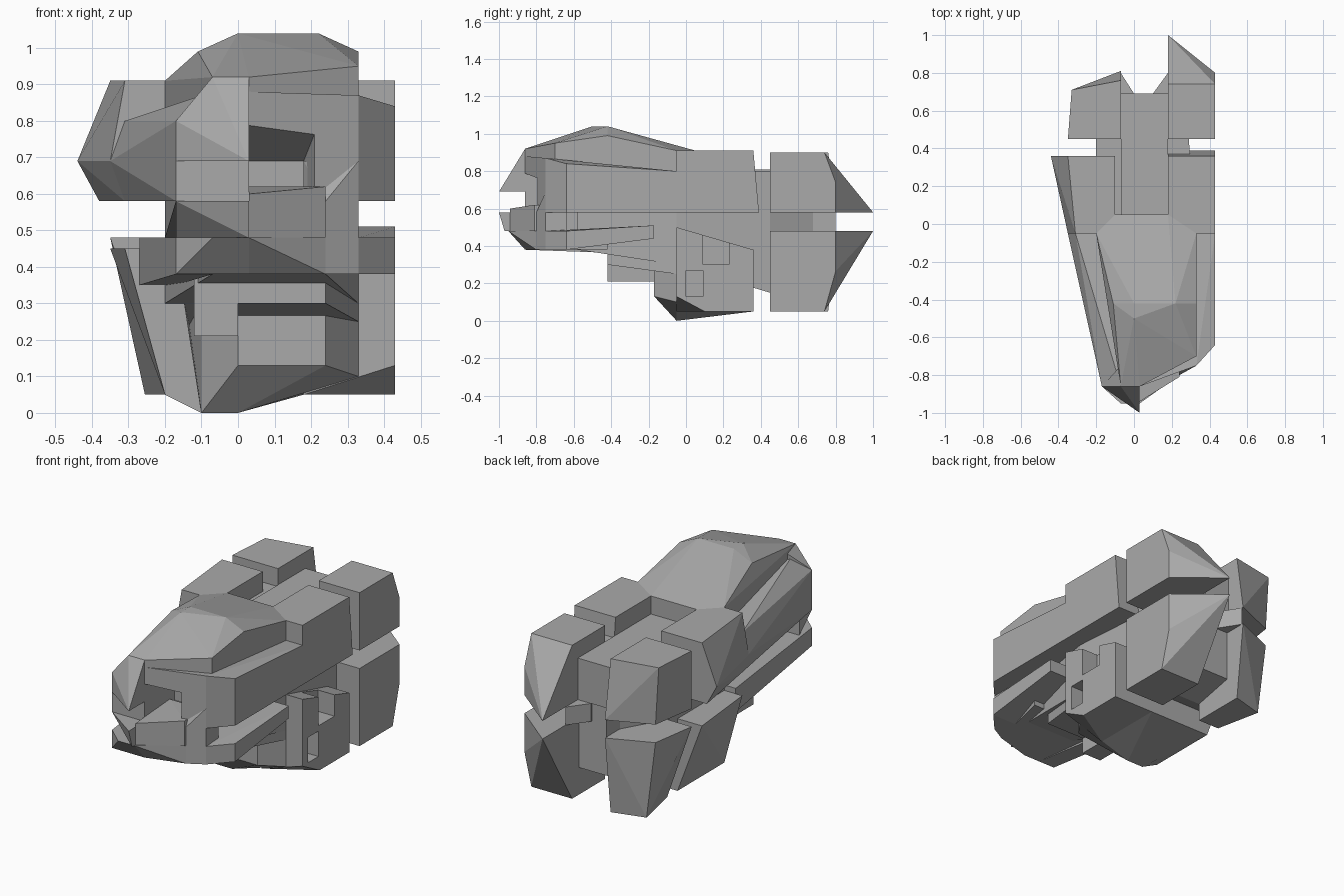
import bpy
import bmesh

# Shared heights
ridge, top, deck, shelf = 1.04, .91, .8, .69
seam_high, seam_low, chin, belly, floor = .58, .48, .38, .3, .05
# Shared widths
right, cheek, roof_right, inner_right = .43, .24, .33, .18
nose_left, nose_right, jaw_left, outer_left = -.07, .03, -.17, -.35
flank_left, core_left, inner_left = -.31, -.2, -.1
# Shared stations from nose to tail
tip, brow, cheek_front, flank_front, crown = -1, -.86, -.75, -.64, -.42
shoulder_front, shoulder_back, rear_front = -.05, .36, .45

old = bpy.data.objects.get("Cube")
if old:
    bpy.data.objects.remove(old, do_unlink=True)

grey = bpy.data.materials.new("hull_grey")
grey.use_nodes = True
tone = (.4, .4, .4, 1)
grey.diffuse_color = tone
grey.node_tree.nodes["Principled BSDF"].inputs["Base Color"].default_value = tone


def hull(name, *rings):
    """Convex faceted solid through rings, each ring = (y, (x, z), (x, z), ...)."""
    bm = bmesh.new()
    for y, *points in rings:
        for x, z in points:
            bm.verts.new((x, y, z))
    bmesh.ops.convex_hull(bm, input=bm.verts)
    loose = [v for v in bm.verts if not v.link_faces]
    bmesh.ops.delete(bm, geom=loose, context="VERTS")
    bmesh.ops.recalc_face_normals(bm, faces=bm.faces)
    mesh = bpy.data.meshes.new(name)
    bm.to_mesh(mesh)
    bm.free()
    mesh.materials.append(grey)
    part = bpy.data.objects.new(name, mesh)
    bpy.context.scene.collection.objects.link(part)
    return part


def rect(y, x_min, x_max, low, high):
    """Rectangular ring facing along y."""
    return (y, (x_min, low), (x_max, low), (x_max, high), (x_min, high))


def box(name, front, back, *section):
    return hull(name, rect(front, *section), rect(back, *section))


def carve(target, cutter):
    """Subtract the cutter from the target, then discard it."""
    cutter.hide_render = True
    mod = target.modifiers.new("recess", "BOOLEAN")
    mod.operation = "DIFFERENCE"
    mod.solver = "EXACT"
    mod.object = cutter
    bpy.context.view_layer.objects.active = target
    bpy.ops.object.modifier_apply(modifier=mod.name)
    bpy.data.objects.remove(cutter, do_unlink=True)


def rear_block(name, inner, outer, back_outer, far_outer, end, slant, drop, seam, far):
    """Tail block whose back leans from the far edge out to a point at the seam."""
    middle = (seam + far) / 2
    back_far = (back_outer + far_outer) / 2
    hull(name,
         (rear_front, (inner, seam), (inner, far), (outer, seam), (far_outer, far)),
         (end - slant, (inner, far)),
         (end - max(slant, drop), (back_far, far)),
         (end - drop, (back_outer, seam), ((back_outer + back_far) / 2, middle)),
         (end, (inner, seam)))


# Central core that ties every armour block together
hull("front_core",
     rect(-.58, nose_left, cheek, chin, .6),
     rect(shoulder_front, core_left, roof_right, belly, deck))
hull("middle_core",
     rect(shoulder_front, core_left, roof_right, belly, deck),
     rect(rear_front, core_left, .29, .15, deck))
hull("rear_core",
     rect(rear_front, core_left, .29, .15, deck),
     rect(.68, nose_left, inner_right, .2, deck))
for label, edge, inside in (("left", nose_left, 0), ("right", inner_right, .1)):
    hull(label + "_tail_spur",
         rect(.6, edge, inside, seam_low, seam_high),
         rect(.69, edge, inside, seam_low, seam_high),
         (.8, (edge, seam_low), (edge, seam_high)))
box("top_deck", shoulder_front, .69, nose_left, inner_right, seam_high, deck + .01)

# Front upper hull with a wide sloping flank on each side
flank = hull("upper_hull",
             (shoulder_front, (flank_left, seam_high), (outer_left, shelf), (flank_left, deck),
              (right, deck), (right, seam_high)),
             (flank_front, (right, seam_high), (right, .84)),
             (cheek_front, (roof_right, seam_high), (roof_right, .87)),
             (brow, (jaw_left, seam_high), (jaw_left, deck), (nose_left, .88),
              (nose_right, .88), (nose_right, seam_high)))
roof = hull("roof",
            rect(-shoulder_front, inner_left, inner_right, deck, top),
            rect(shoulder_front, core_left, roof_right, deck, top),
            (crown, (-.11, .99), (0, ridge), (.22, ridge), (roof_right, .99), (roof_right, deck)),
            (-.5, (0, ridge)),
            (-.7, (roof_right, .95), (roof_right, deck)),
            rect(brow, nose_left, nose_right, .84, .92))
# Mouth with a ceiling that slopes down towards the back
for target in (flank, roof):
    carve(target, hull("mouth_cutter",
                       rect(tip, nose_right, cheek, .6, .84),
                       rect(-.6, nose_right, inner_right, .6, shelf)))

# Nose bridge, lips and chin
hull("nose_bridge",
     rect(cheek_front, nose_left, nose_right, shelf, .92),
     rect(brow, nose_left, nose_right, shelf, .92),
     (brow, (jaw_left, deck), (jaw_left, shelf)),
     (tip, (nose_right, shelf)),
     (-.93, (nose_left, shelf)))
hull("lower_nose",
     rect(cheek_front, jaw_left, nose_right, seam_low, seam_high),
     (brow, (jaw_left, seam_high), (nose_left, seam_low)),
     (-.93, (nose_left, seam_high)),
     (tip, (nose_right, seam_high)),
     (-.97, (nose_right, seam_low)))
hull("lower_lip",
     rect(flank_front, nose_right, cheek, seam_low, .62),
     (-.94, (nose_right, seam_low), (nose_right, .6)),
     (-.81, (cheek, seam_low), (cheek, .62)))
hull("right_cheek",
     rect(flank_front, inner_right, roof_right, chin, shelf),
     rect(cheek_front, cheek, roof_right, chin, shelf),
     (-.8, (cheek, chin), (cheek, seam_high)))
hull("left_jaw",
     rect(shoulder_front, core_left, nose_right, seam_low, seam_high),
     (brow, (jaw_left, seam_high), (nose_left, seam_low), (nose_right, seam_low),
      (nose_right, seam_high)))
hull("chin",
     rect(crown, core_left, roof_right, chin, seam_low),
     rect(brow, jaw_left, nose_right, chin, seam_low),
     (-.95, (nose_right, seam_low), (nose_left, seam_low)),
     rect(-.8, nose_right, cheek, chin, seam_low))

# Long lower rails beneath the hull
hull("left_rail",
     rect(shoulder_front, -.27, jaw_left, .35, seam_low),
     rect(brow, jaw_left, nose_left, chin, seam_low))
hull("right_rail",
     rect(jaw_left, cheek, right, .44, .51),
     rect(flank_front, cheek, right, chin, seam_low),
     rect(cheek_front, cheek, roof_right, chin, seam_low))

# Upper shoulder blocks
hull("left_shoulder",
     (shoulder_front, (core_left, top), (flank_left, top), (outer_left, shelf),
      (flank_left, seam_high), (inner_left, seam_high)),
     rect(-shoulder_front, core_left, inner_left, seam_high, top),
     (shoulder_back, (inner_left, top), (outer_left, top), (-.44, shelf),
      (-.38, seam_high), (inner_left, seam_high)))
hull("right_shoulder",
     rect(shoulder_front, roof_right, right, seam_high, top),
     rect(-shoulder_front, inner_right, right, seam_high, top),
     rect(shoulder_back, inner_right, right, seam_high, top),
     (.39, (inner_right, seam_high), (right, seam_high)))

# Tail blocks: the same leaning shape above and below the seam on both sides
for level, seam, far, far_left in (("upper", seam_high, .9, outer_left),
                                   ("lower", seam_low, floor, core_left)):
    rear_block(level + "_rear_right", inner_right, right, right, right,
               1, .26, .2, seam, far)
    rear_block(level + "_rear_left", nose_left, outer_left, flank_left, far_left,
               .81, floor, .1, seam, far)

# Lower middle armour
hull("lower_left_panel",
     (shoulder_front, (flank_left, .45), (jaw_left, .45), (core_left, floor), (inner_left, 0)),
     (shoulder_back, (outer_left, .45), (jaw_left, .45), (core_left, floor), (inner_left, floor)))
side = hull("lower_right_panel",
            rect(shoulder_front, roof_right, right, .13, .5),
            (shoulder_front, (inner_right, .5), (inner_right, floor)),
            (.1, (right, floor), (inner_right, floor)),
            (shoulder_back, (right, floor), (inner_right, floor), (right, chin), (inner_right, chin)))
carve(side, box("notch_cutter", .09, .23, roof_right, 1, belly, 1))
carve(side, box("slot_cutter", 0, .09, roof_right, 1, .13, .27))

# Stepped belly
hull("belly_keel",
     rect(jaw_left, 0, cheek, .13, belly),
     (shoulder_front, (inner_left, 0), (0, 0), (roof_right, .1), (inner_left, belly),
      (roof_right, belly)),
     rect(shoulder_back, jaw_left, inner_right, floor, chin))
hull("belly_step",
     rect(crown, 0, cheek, belly, chin),
     rect(shoulder_front, 0, roof_right, belly - floor, chin))
box("belly_pipe", crown, shoulder_front, -.12, 0, .21, chin)
